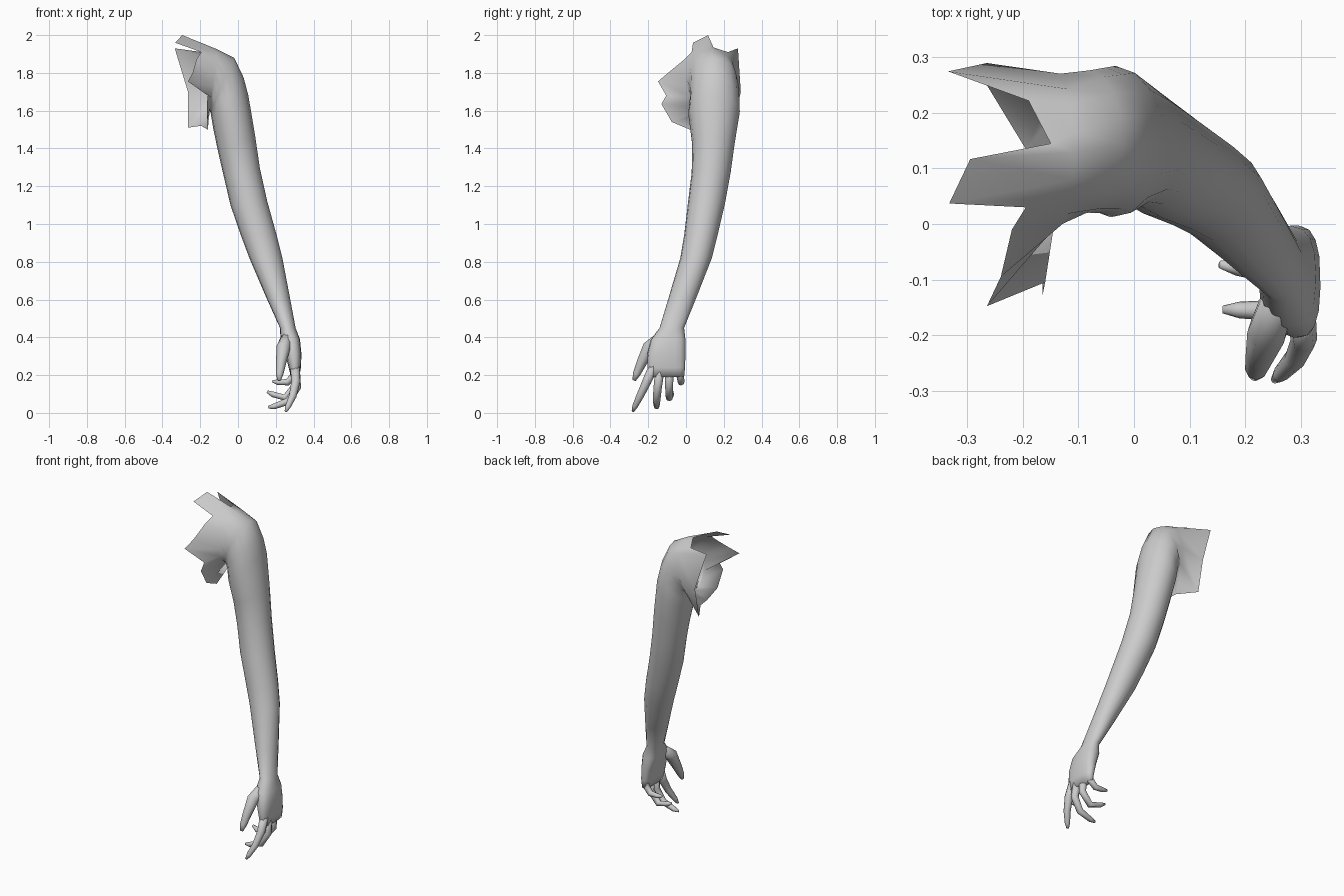
import bpy, bmesh, math
from mathutils import Vector

skin = bpy.data.materials.new("light_grey")
skin.diffuse_color = (0.6, 0.6, 0.6, 1)


def loft(name, rings, cap_start=False, cap_end=True):
    """Skin a list of equal-length point rings into one smooth mesh."""
    bm = bmesh.new()
    vr = [[bm.verts.new(p) for p in ring] for ring in rings]
    n = len(vr[0])
    for a, b in zip(vr, vr[1:]):
        for k in range(n):
            j = (k + 1) % n
            bm.faces.new((a[k], a[j], b[j], b[k]))
    if cap_start:
        bm.faces.new(vr[0][::-1])
    if cap_end:
        bm.faces.new(vr[-1])
    bmesh.ops.recalc_face_normals(bm, faces=bm.faces)
    for f in bm.faces:
        f.smooth = True
    me = bpy.data.meshes.new(name)
    bm.to_mesh(me)
    bm.free()
    me.materials.append(skin)
    ob = bpy.data.objects.new(name, me)
    bpy.context.collection.objects.link(ob)
    return ob


# Ragged open edge where the shoulder was cut from the torso
rim = [(-.335, .275, 1.93), (-.19, .222, 1.91), (-.15, .145, 1.935), (-.295, .117, 2.0),
       (-.333, .037, 1.96), (-.195, .03, 1.91), (-.22, -.01, 1.87), (-.24, -.095, 1.80),
       (-.265, -.148, 1.755), (-.16, -.105, 1.68), (-.165, -.13, 1.635), (-.165, -.075, 1.54),
       (-.16, .02, 1.50), (-.195, .135, 1.52), (-.265, .25, 1.51), (-.265, .29, 1.70)]
rim_angles = [math.atan2(z - 1.75, y - .13) % math.tau for x, y, z in rim]
even_angles = [math.radians(25 + 22.5 * k) for k in range(16)]

# Cross-sections: inner x, inner z, outer x, outer z, front y, back y
sections = [(-.15, 1.60, -.11, 1.925, .00, .272),
            (-.145, 1.59, -.02, 1.88, .02, .277),
            (-.14, 1.56, .03, 1.775, .02, .282),
            (-.13, 1.50, .055, 1.68, .012, .285),
            (-.105, 1.38, .092, 1.46, .033, .257),
            (-.075, 1.25, .115, 1.30, .03, .237),
            (-.04, 1.10, .155, 1.12, .01, .207),
            (.015, .94, .205, .94, -.01, .167),
            (.06, .82, .235, .82, -.03, .137),
            (.15, .61, .275, .61, -.092, .055),
            (.222, .45, .305, .45, -.14, -.01),
            (.225, .39, .328, .39, -.185, -.003),
            (.25, .31, .336, .31, -.205, -.003),
            (.268, .24, .333, .24, -.205, -.005),
            (.28, .19, .325, .19, -.195, -.01)]


def section_ring(i, s):
    xi, zi, xo, zo, y0, y1 = s
    power = .75 if zo < .4 else 1.0            # the palm is boxier
    blend = .5 if i == 0 else 1.0              # follow the rim near the shoulder
    pts = []
    for ra, ea in zip(rim_angles, even_angles):
        t = ra + (ea - ra) * blend
        c = math.copysign(abs(math.cos(t)) ** power, math.cos(t))
        d = math.copysign(abs(math.sin(t)) ** power, math.sin(t))
        pts.append(((xi + xo) / 2 + d * (xo - xi) / 2,
                    (y0 + y1) / 2 + c * (y1 - y0) / 2,
                    (zi + zo) / 2 + d * (zo - zi) / 2))
    return pts


loft("arm_and_palm", [rim] + [section_ring(i, s) for i, s in enumerate(sections)])


# Fingers: tapered tubes along a bent path of (x, y, z, radius)
def finger(name, path):
    pts = [Vector(p[:3]) for p in path]
    rings = []
    for i, p in enumerate(pts):
        t = (pts[min(i + 1, len(pts) - 1)] - pts[max(i - 1, 0)]).normalized()
        u = Vector((0, 1, 0))
        u = (u - t * u.dot(t)).normalized()
        v = t.cross(u)
        rings.append([p + path[i][3] * (u * math.cos(a) + v * math.sin(a))
                      for a in (k * math.tau / 8 for k in range(8))])
    loft(name, rings, cap_start=True)


finger("thumb", [(.268, -.11, .42, .03), (.24, -.195, .345, .037), (.228, -.235, .265, .027),
                 (.22, -.262, .205, .02), (.218, -.275, .172, .009)])
finger("index_finger", [(.302, -.17, .25, .026), (.306, -.208, .165, .024), (.29, -.243, .09, .02),
                        (.265, -.27, .035, .015), (.253, -.281, .008, .007)])
finger("middle_finger", [(.302, -.135, .25, .025), (.312, -.15, .135, .022), (.268, -.156, .062, .02),
                         (.19, -.155, .034, .015), (.16, -.154, .03, .007)])
finger("ring_finger", [(.302, -.085, .25, .024), (.305, -.09, .145, .021), (.25, -.088, .08, .019),
                       (.185, -.078, .098, .015), (.155, -.073, .112, .007)])
finger("little_finger", [(.298, -.034, .25, .021), (.298, -.031, .2, .02), (.262, -.026, .162, .018),
                         (.21, -.023, .162, .014), (.182, -.021, .168, .007)])
